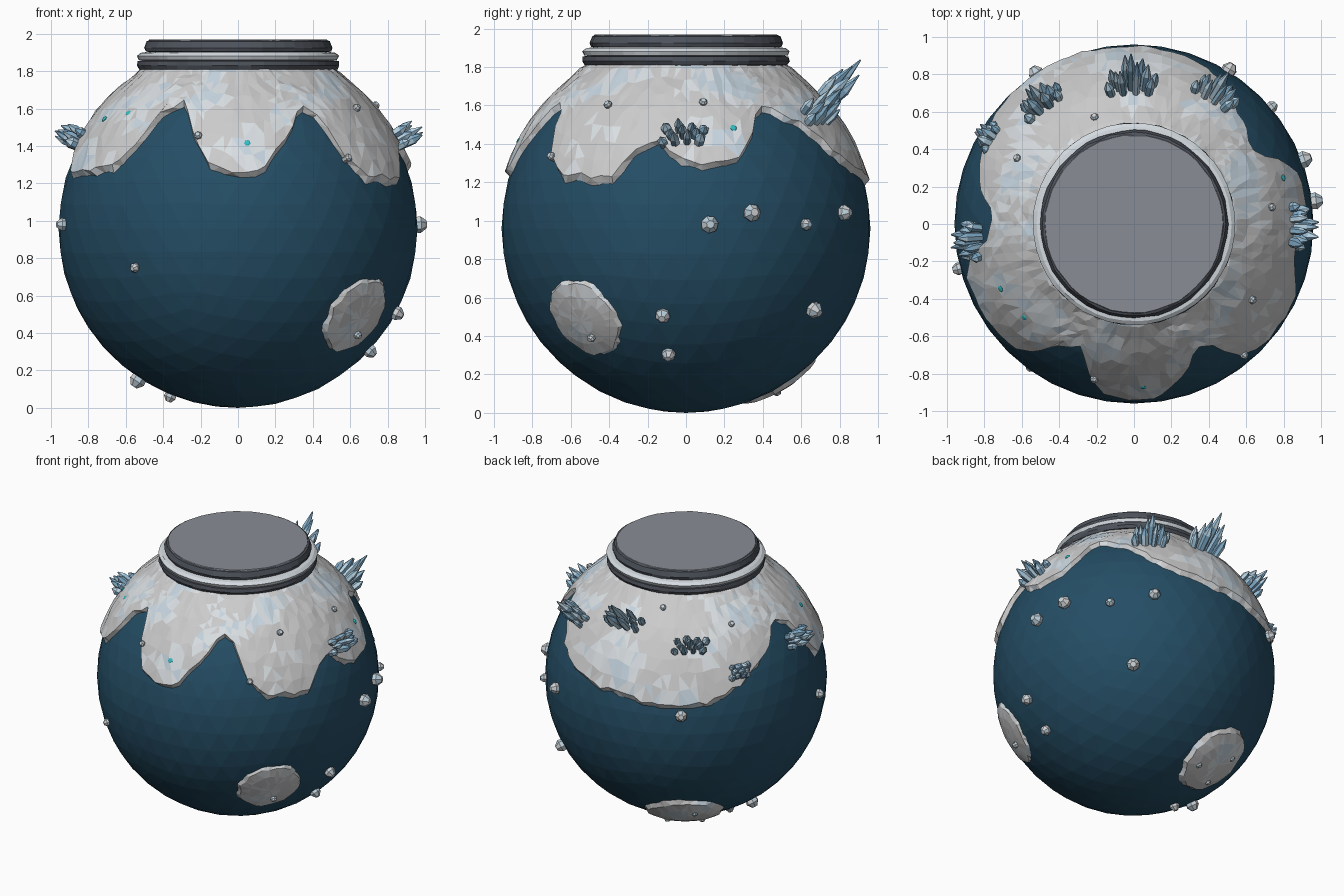
import bpy, bmesh, math, random
from mathutils import Vector, noise

if "Cube" in bpy.data.objects:
    bpy.data.objects.remove(bpy.data.objects["Cube"])

random.seed(7)
C = Vector((0, 0, 0.96))
R = 0.96


def mat(name, r, g, b):
    m = bpy.data.materials.new(name)
    m.diffuse_color = (r, g, b, 1)
    m.use_nodes = True
    m.node_tree.nodes["Principled BSDF"].inputs["Base Color"].default_value = m.diffuse_color
    return m


NAVY = mat("deep_blue", 0.018, 0.075, 0.13)
DARK = mat("slate", 0.075, 0.085, 0.105)
DISC = mat("lid_grey", 0.25, 0.27, 0.30)
BAND = mat("pale_band", 0.66, 0.71, 0.75)
TEAL = mat("teal", 0.03, 0.52, 0.55)
SNOW = [mat("snow_white", 0.80, 0.80, 0.80), mat("snow_cool", 0.70, 0.74, 0.77),
        mat("snow_blue", 0.57, 0.67, 0.75)]
ICE = [mat("ice_light", 0.50, 0.68, 0.80), mat("ice_mid", 0.30, 0.50, 0.66),
       mat("ice_deep", 0.20, 0.38, 0.54)]
STONE = [mat("pebble", 0.62, 0.64, 0.66), mat("pebble_blue", 0.50, 0.62, 0.70)]


def finish(name, bm, mats):
    bmesh.ops.recalc_face_normals(bm, faces=bm.faces)
    me = bpy.data.meshes.new(name)
    bm.to_mesh(me)
    bm.free()
    for m in mats:
        me.materials.append(m)
    ob = bpy.data.objects.new(name, me)
    bpy.context.collection.objects.link(ob)
    return ob


def paint_snow(bm):
    for f in bm.faces:
        n = noise.noise(f.calc_center_median() * 4.5) + random.uniform(-0.22, 0.22)
        f.material_index = 2 if n > 0.36 else 1 if n > 0.08 else 0


def bridge(bm, a, b):
    for i in range(len(a)):
        j = (i + 1) % len(a)
        bm.faces.new((a[i], a[j], b[j], b[i]))


# globe body
bm = bmesh.new()
bmesh.ops.create_icosphere(bm, subdivisions=4, radius=R)
bmesh.ops.translate(bm, verts=bm.verts, vec=C)
finish("globe", bm, [NAVY])

# snow cap: lower edge as (azimuth in degrees, height)
EDGE = [(-163, 1.22), (-135, 1.25), (-126, 1.42), (-121, 1.58), (-113, 1.62), (-107, 1.45),
        (-99, 1.27), (-90, 1.22), (-82, 1.23), (-77, 1.35), (-70, 1.45), (-63, 1.60),
        (-56, 1.53), (-53, 1.40), (-49, 1.28), (-44, 1.19), (-24, 1.18), (-16, 1.35),
        (-10, 1.40), (-3, 1.29), (6, 1.26), (16, 1.28), (22, 1.38), (30, 1.58), (47, 1.48),
        (55, 1.37), (67, 1.25), (80, 1.20), (98, 1.17), (117, 1.13), (135, 1.15),
        (149, 1.26), (169, 1.46), (178, 1.58), (187, 1.50), (197, 1.22)]


def edge_z(a):
    for (a0, z0), (a1, z1) in zip(EDGE, EDGE[1:]):
        if a0 <= a <= a1:
            return z0 + (z1 - z0) * (a - a0) / (a1 - a0)
    return EDGE[0][1]


bm = bmesh.new()
N, ROWS = 96, 9
rings = []
for k in range(ROWS + 1):
    ring = []
    for i in range(N):
        a = -163 + 360 * i / N
        low = math.asin((edge_z(a) + random.uniform(-0.012, 0.012) - 0.96) / 0.965)
        t = 1 if k == ROWS else k / (ROWS - 1) * 0.95
        el = math.radians(62) * (1 - t) + low * t
        r = 0.945 if k == ROWS else 0.987 + random.uniform(-0.004, 0.004)
        if k < 2:
            r += 0.012
        if 0 < k < ROWS:
            a += random.uniform(-1, 1)
            el += random.uniform(-0.012, 0.012)
        a = math.radians(a)
        ring.append(bm.verts.new(C + r * Vector((math.cos(el) * math.cos(a),
                                                 math.cos(el) * math.sin(a), math.sin(el)))))
    rings.append(ring)
for a, b in zip(rings, rings[1:]):
    bridge(bm, a, b)
bmesh.ops.triangulate(bm, faces=bm.faces)
paint_snow(bm)
finish("snow_cap", bm, SNOW)


# rounded snow patches on the lower half
def patch(name, d, rad, lift):
    d = Vector(d).normalized()
    q = d.to_track_quat('Z', 'Y')
    bm = bmesh.new()
    rings, n = [], 26
    for s, r in ((0.3, R + lift), (0.6, R + lift * 0.9), (0.88, R + lift * 0.6), (1, 0.945)):
        ring = []
        for i in range(n):
            a = 2 * math.pi * i / n
            th = rad * s * (1 + random.uniform(-0.06, 0.06))
            v = q @ Vector((math.sin(th) * math.cos(a), math.sin(th) * math.sin(a), math.cos(th)))
            ring.append(bm.verts.new(C + v * r))
        rings.append(ring)
    for a, b in zip(rings, rings[1:]):
        bridge(bm, a, b)
    top = bm.verts.new(C + d * (R + lift))
    for i in range(n):
        bm.faces.new((top, rings[0][i], rings[0][(i + 1) % n]))
    bmesh.ops.triangulate(bm, faces=bm.faces)
    paint_snow(bm)
    finish(name, bm, SNOW)


patch("front_snow_patch", (0.62, -0.52, -0.46), 0.25, 0.022)
patch("rear_snow_patch", (-0.31, 0.46, -0.75), 0.29, 0.04)


# collar and lid: revolved profiles with a slightly worn outline
def lathe(name, profile, m, wob=0.004, cap=False):
    bm = bmesh.new()
    n, rings = 48, []
    for r, z in profile:
        rings.append([bm.verts.new(((r + (w := random.uniform(-wob, wob))) * math.cos(6.28318 * i / n),
                                    (r + w) * math.sin(6.28318 * i / n), z)) for i in range(n)])
    for a, b in zip(rings, rings[1:]):
        bridge(bm, a, b)
    if cap:
        bm.faces.new(rings[-1])
    finish(name, bm, [m])


lathe("collar_base", [(0.44, 1.80), (0.53, 1.81), (0.54, 1.83), (0.535, 1.855), (0.48, 1.86)], DARK)
lathe("collar_band", [(0.48, 1.855), (0.53, 1.86), (0.54, 1.882), (0.52, 1.898), (0.47, 1.905)],
      BAND, 0.002)
lathe("lid_rim", [(0.46, 1.90), (0.495, 1.905), (0.502, 1.925), (0.488, 1.96), (0.468, 1.968)], DARK)
lathe("lid_disc", [(0.482, 1.955), (0.474, 1.9695)], DISC, 0.003, True)


# faceted gem: prism widening to a shoulder, then a point or flat tip
def gem(bm, base, d, r, h, n, shoulder, tip, mats):
    q = d.to_track_quat('Z', 'Y')
    rot = random.uniform(0, 6)
    rings = []
    for s, z in ((0.8, -0.03), (1.0, h * shoulder), (tip, h)):
        rings.append([bm.verts.new(base + q @ Vector((r * s * math.cos(rot + 6.28318 * i / n),
                                                      r * s * math.sin(rot + 6.28318 * i / n), z)))
                      for i in range(n)])
    before = len(bm.faces)
    for a, b in zip(rings, rings[1:]):
        bridge(bm, a, b)
    bm.faces.new(rings[-1])
    bm.faces.new(rings[0])
    bm.faces.ensure_lookup_table()
    for f in bm.faces[before:]:
        f.material_index = random.randrange(mats)


# ice crystal clusters: azimuth, height, half width, crystal length, tilt upward
CLUSTERS = [("rear", 91, 1.62, 0.13, 0.29, 0.1), ("rear_right", 58, 1.53, 0.12, 0.23, 0.1),
            ("rear_left", 127, 1.53, 0.12, 0.20, 0.1), ("low_left", 149, 1.36, 0.07, 0.13, 0.1),
            ("left", 186, 1.43, 0.10, 0.17, 0.0), ("right", -1, 1.43, 0.12, 0.18, 0.05)]
for name, az, z, half, length, tilt in CLUSTERS:
    bm = bmesh.new()
    a = math.radians(az)
    el = math.asin((z - 0.96) / 0.97)
    out = Vector((math.cos(el) * math.cos(a), math.cos(el) * math.sin(a), math.sin(el)))
    side = Vector((-math.sin(a), math.cos(a), 0))
    up = out.cross(side)
    for i in range(11):
        t = (i / 10) * 2 - 1
        row = (-0.035, 0.035, 0.0)[i % 3]
        foot = C + (out + side * t * half * 0.85 + up * row).normalized() * 0.965
        d = (out + side * t * 0.25 + up * random.uniform(-0.1, 0.1) + Vector((0, 0, tilt))).normalized()
        h = length * (1 - 0.55 * abs(t)) * random.uniform(0.8, 1.05)
        gem(bm, foot, d, 0.024 * random.uniform(0.85, 1.25), h, 6, 0.62, 0.15, 3)
    finish(name + "_crystals", bm, ICE)

# pebbles on the globe: approximate position and radius
KNOBS = [(0.95, 0.12, 0.98, 0.047), (0.9, 0.34, 1.04, 0.047), (0.73, 0.62, 0.98, 0.032),
         (0.5, 0.81, 1.04, 0.042), (0.56, 0.66, 0.54, 0.045), (0.84, -0.12, 0.51, 0.04),
         (0.70, -0.09, 0.31, 0.037), (-0.94, -0.24, 0.98, 0.035), (-0.55, -0.76, 0.75, 0.027),
         (-0.52, -0.02, 0.17, 0.045), (-0.35, 0.0, 0.09, 0.034), (-0.52, 0.8, 1.1, 0.042)]
bm = bmesh.new()
for x, y, z, r in KNOBS:
    d = (Vector((x, y, z)) - C).normalized()
    gem(bm, C + d * (R - 0.005), d, r, r * 1.3, 7, 0.45, 0.45, 2)
finish("pebbles", bm, STONE)

# small pebbles and teal flecks lying on the snow
SMALL = [(-0.21, 0.57, 1.74), (-0.62, 0.35, 1.64), (0.74, 0.09, 1.62), (0.64, -0.41, 1.61),
         (-0.21, -0.82, 1.45), (0.58, -0.69, 1.33), (0.65, -0.5, 0.38), (-0.17, 0.45, 0.15),
         (-0.42, 0.5, 0.26), (-0.36, 0.33, 0.13)]
FLECKS = [(-0.72, -0.35, 1.55), (-0.60, -0.51, 1.59), (0.05, -0.88, 1.42), (0.81, 0.25, 1.49)]
for name, pts, r, h, mats in (("snow_pebbles", SMALL, 0.022, 0.024, STONE),
                              ("teal_flecks", FLECKS, 0.018, 0.008, [TEAL])):
    bm = bmesh.new()
    for p in pts:
        d = (Vector(p) - C).normalized()
        gem(bm, C + d * 0.984, d, r, h, 7, 0.5, 0.6, len(mats))
    finish(name, bm, mats)
